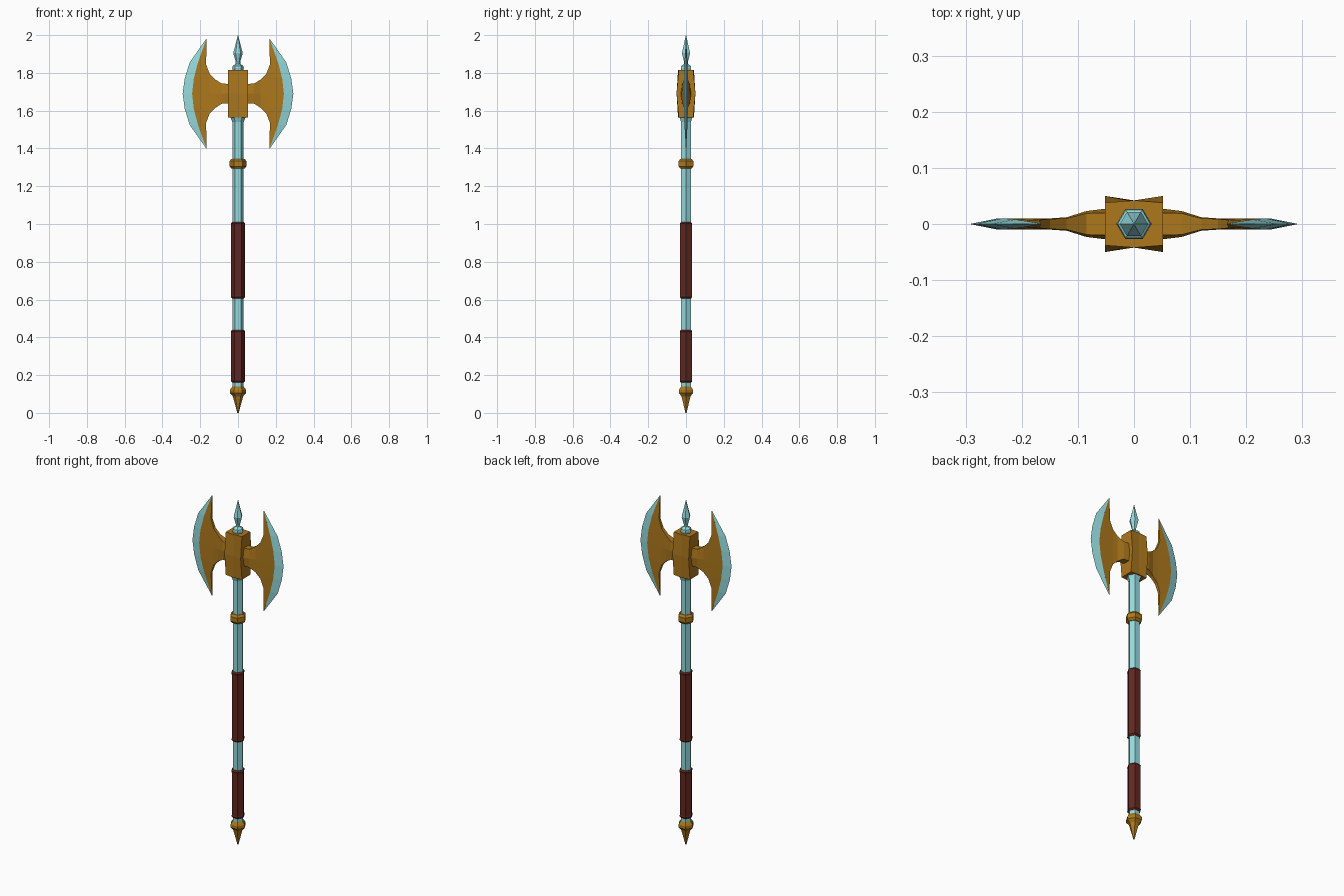
import bpy, bmesh, math

if "Cube" in bpy.data.objects:
    bpy.data.objects.remove(bpy.data.objects["Cube"])


def material(name, rgb):
    m = bpy.data.materials.new(name)
    m.diffuse_color = (*rgb, 1)
    m.use_nodes = True
    m.node_tree.nodes["Principled BSDF"].inputs["Base Color"].default_value = m.diffuse_color
    return m


STEEL = material("pale_steel", (0.30, 0.70, 0.72))
GOLD = material("gold", (0.42, 0.19, 0.012))
LEATHER = material("leather", (0.12, 0.02, 0.015))


def finish(name, bm, mat):
    bmesh.ops.remove_doubles(bm, verts=bm.verts, dist=1e-5)
    bmesh.ops.recalc_face_normals(bm, faces=bm.faces)
    me = bpy.data.meshes.new(name)
    bm.to_mesh(me)
    bm.free()
    me.materials.append(mat)
    ob = bpy.data.objects.new(name, me)
    bpy.context.collection.objects.link(ob)
    return ob


def lathe(name, profile, mat, sides=6):
    """Low-poly turned part from (radius, z) pairs."""
    bm = bmesh.new()
    rings = [[bm.verts.new((r * math.cos(math.tau * i / sides),
                            r * math.sin(math.tau * i / sides), z))
              for i in range(sides)] for r, z in profile]
    for a, b in zip(rings, rings[1:]):
        for i in range(sides):
            j = (i + 1) % sides
            bm.faces.new((a[i], a[j], b[j], b[i]))
    bm.faces.new(rings[0][::-1])
    bm.faces.new(rings[-1])
    return finish(name, bm, mat)


def plate(name, grid, mat, side=1, zc=1.69):
    """Solid from rows of (x, height, half thickness), mirrored in y."""
    bm = bmesh.new()
    front, back = [[[bm.verts.new((side * x, s * t, zc + h)) for x, h, t in row]
                    for row in grid] for s in (-1, 1)]
    n, m = len(grid), len(grid[0])
    for g in (front, back):
        for i in range(n - 1):
            for j in range(m - 1):
                bm.faces.new((g[i][j], g[i + 1][j], g[i + 1][j + 1], g[i][j + 1]))
    rim = ([(0, j) for j in range(m)] + [(i, m - 1) for i in range(1, n)]
           + [(n - 1, j) for j in range(m - 2, -1, -1)]
           + [(i, 0) for i in range(n - 2, 0, -1)])
    for (a, b), (c, d) in zip(rim, rim[1:] + rim[:1]):
        bm.faces.new((front[a][b], front[c][d], back[c][d], back[a][b]))
    return finish(name, bm, mat)


def mirrored_rows(rows):
    """Add the lower half of rows that end on the centre line."""
    return rows + [[(x, -h, t) for x, h, t in r] for r in rows[-2::-1]]


# shaft, wraps and fittings
lathe("shaft", [(.030, .12), (.030, 1.54), (.040, 1.565), (.040, 1.60)], STEEL)
for nm, lo, hi in (("lower_grip", .16, .44), ("upper_grip", .605, 1.01)):
    lathe(nm, [(.031, lo), (.038, lo + .008), (.036, lo + .018),
               (.036, hi - .018), (.038, hi - .008), (.031, hi)], LEATHER)
lathe("shaft_ring", [(.034, 1.293), (.045, 1.305), (.045, 1.333), (.034, 1.345)], GOLD)
lathe("pommel", [(.004, 0), (.013, .035), (.028, .088), (.043, .105),
                 (.043, .122), (.030, .14)], GOLD)
lathe("top_spike", [(.026, 1.80), (.031, 1.825), (.029, 1.836), (.012, 1.848),
                    (.012, 1.858), (.025, 1.905), (.012, 1.955), (.001, 2.0)], STEEL)

# head block, flared at its side corners
plate("head_block", [[(-.052, h, c), (0, h, m), (.052, h, c)]
                     for h, c, m in ((.125, .038, .042), (0, .050, .040),
                                     (-.125, .038, .042))], GOLD)

# pair of blades: neck, body and cutting edge
neck = mirrored_rows([
    [(.045, .052, .020), (.085, .053, .019), (.120, .075, .010), (.150, .105, .009)],
    [(.045, 0, .028), (.085, 0, .023), (.120, 0, .012), (.150, 0, .010)]])
body = mirrored_rows([
    [(.166, .29, .001), (.167, .29, .001)],
    [(.169, .155, .007), (.212, .165, .008)],
    [(.150, .105, .009), (.234, .08, .010)],
    [(.150, 0, .010), (.243, 0, .010)]])
edge = mirrored_rows([
    [(.166, .29, .001), (.167, .292, 0)],
    [(.212, .165, .008), (.256, .165, 0)],
    [(.234, .08, .010), (.282, .08, 0)],
    [(.243, 0, .010), (.293, 0, 0)]])


def clean_edge(ob):
    """Drop collapsed faces along the sharp edge."""
    bm = bmesh.new()
    bm.from_mesh(ob.data)
    bmesh.ops.dissolve_degenerate(bm, dist=1e-5, edges=bm.edges)
    bm.to_mesh(ob.data)
    bm.free()


for tag, s in (("right", 1), ("left", -1)):
    plate(tag + "_blade_neck", neck, GOLD, s)
    plate(tag + "_blade_body", body, GOLD, s)
    clean_edge(plate(tag + "_cutting_edge", edge, STEEL, s))
